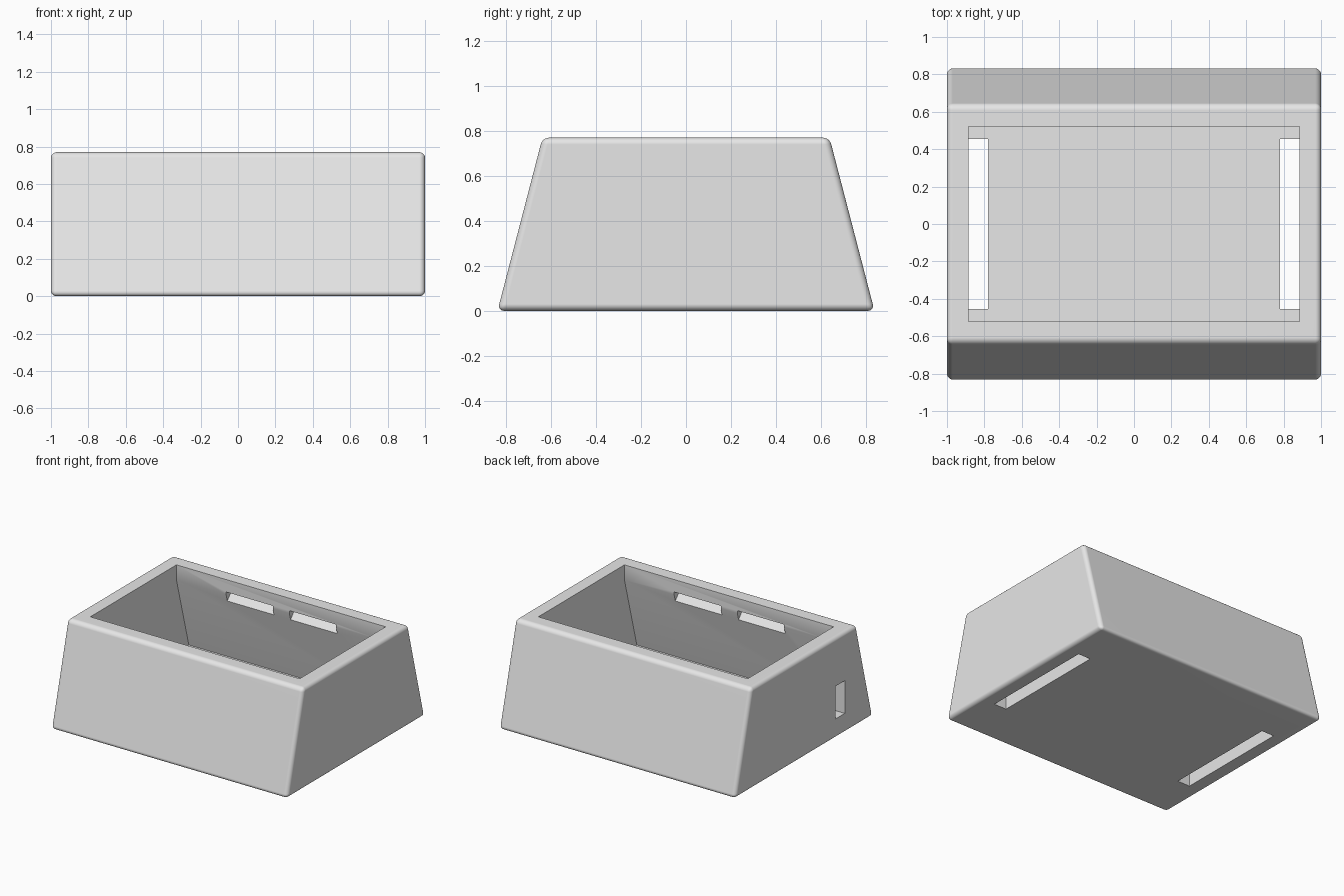
import bpy
import bmesh

cube = bpy.data.objects.get("Cube")
if cube:
    bpy.data.objects.remove(cube, do_unlink=True)

LENGTH, HEIGHT = 1.0, 0.77      # half length along x, full height
INNER = 0.885                   # half length of the cavity
LIP, FLOOR = 0.655, 0.1


def prism(name, profile, x0, x1):
    """Extrude a closed (y, z) profile along x."""
    bm = bmesh.new()
    face = bm.faces.new([bm.verts.new((x0, y, z)) for y, z in profile])
    new = bmesh.ops.extrude_face_region(bm, geom=[face])["geom"]
    verts = [v for v in new if isinstance(v, bmesh.types.BMVert)]
    bmesh.ops.translate(bm, verts=verts, vec=(x1 - x0, 0, 0))
    bmesh.ops.recalc_face_normals(bm, faces=bm.faces)
    mesh = bpy.data.meshes.new(name)
    bm.to_mesh(mesh)
    bm.free()
    obj = bpy.data.objects.new(name, mesh)
    bpy.context.collection.objects.link(obj)
    return obj


def box(name, x0, x1, y0, y1, z0, z1):
    return prism(name, [(y0, z0), (y1, z0), (y1, z1), (y0, z1)], x0, x1)


def apply(obj, mod):
    bpy.ops.object.select_all(action="DESELECT")
    bpy.context.view_layer.objects.active = obj
    obj.select_set(True)
    bpy.ops.object.modifier_apply(modifier=mod.name)


def cut(obj, cutter):
    mod = obj.modifiers.new("cut", "BOOLEAN")
    mod.operation = "DIFFERENCE"
    mod.solver = "EXACT"
    mod.object = cutter
    apply(obj, mod)
    bpy.data.objects.remove(cutter, do_unlink=True)


# Outer shell: tapered front and back, rounded edges
case = prism("case_body", [(-0.838, 0), (0.838, 0), (0.638, HEIGHT), (-0.638, HEIGHT)],
             -LENGTH, LENGTH)
bevel = case.modifiers.new("round", "BEVEL")
bevel.width = 0.03
bevel.segments = 5
apply(case, bevel)

# Cavity: straight lip, then walls that follow the taper
cut(case, prism("cavity", [(-0.67, FLOOR), (0.67, FLOOR), (0.52, LIP), (0.52, 1),
                           (-0.52, 1), (-0.52, LIP)], -INNER, INNER))

for side in (-1, 1):
    # Long slots through the floor, flush with the end walls
    xs = sorted((side * 0.78, side * INNER))
    cut(case, box("floor_slot", *xs, -0.455, 0.455, -0.1, 0.3))
    # Wedge-shaped clip notches under the lip, front and back
    notch = [(0.48, 0.675), (0.6, 0.675), (0.535, 0.6), (0.48, 0.6)]
    xs = sorted((side * 0.07, side * 0.465))
    for face in (-1, 1):
        cut(case, prism("clip_notch", [(face * y, z) for y, z in notch], *xs))

# Cable port through one end wall
cut(case, box("cable_port", -1.1, -0.8, -0.49, -0.375, 0.15, 0.4))

# Single grey finish
grey = bpy.data.materials.new("light_grey")
grey.use_nodes = True
colour = (0.8, 0.8, 0.8, 1)
grey.diffuse_color = colour
grey.node_tree.nodes["Principled BSDF"].inputs["Base Color"].default_value = colour
case.data.materials.clear()
case.data.materials.append(grey)
for poly in case.data.polygons:
    poly.material_index = 0

bpy.ops.object.select_all(action="DESELECT")
case.select_set(True)
bpy.context.view_layer.objects.active = case
bpy.ops.object.shade_smooth_by_angle(angle=0.52)
weighted = case.modifiers.new("flat_faces", "WEIGHTED_NORMAL")
weighted.keep_sharp = True
